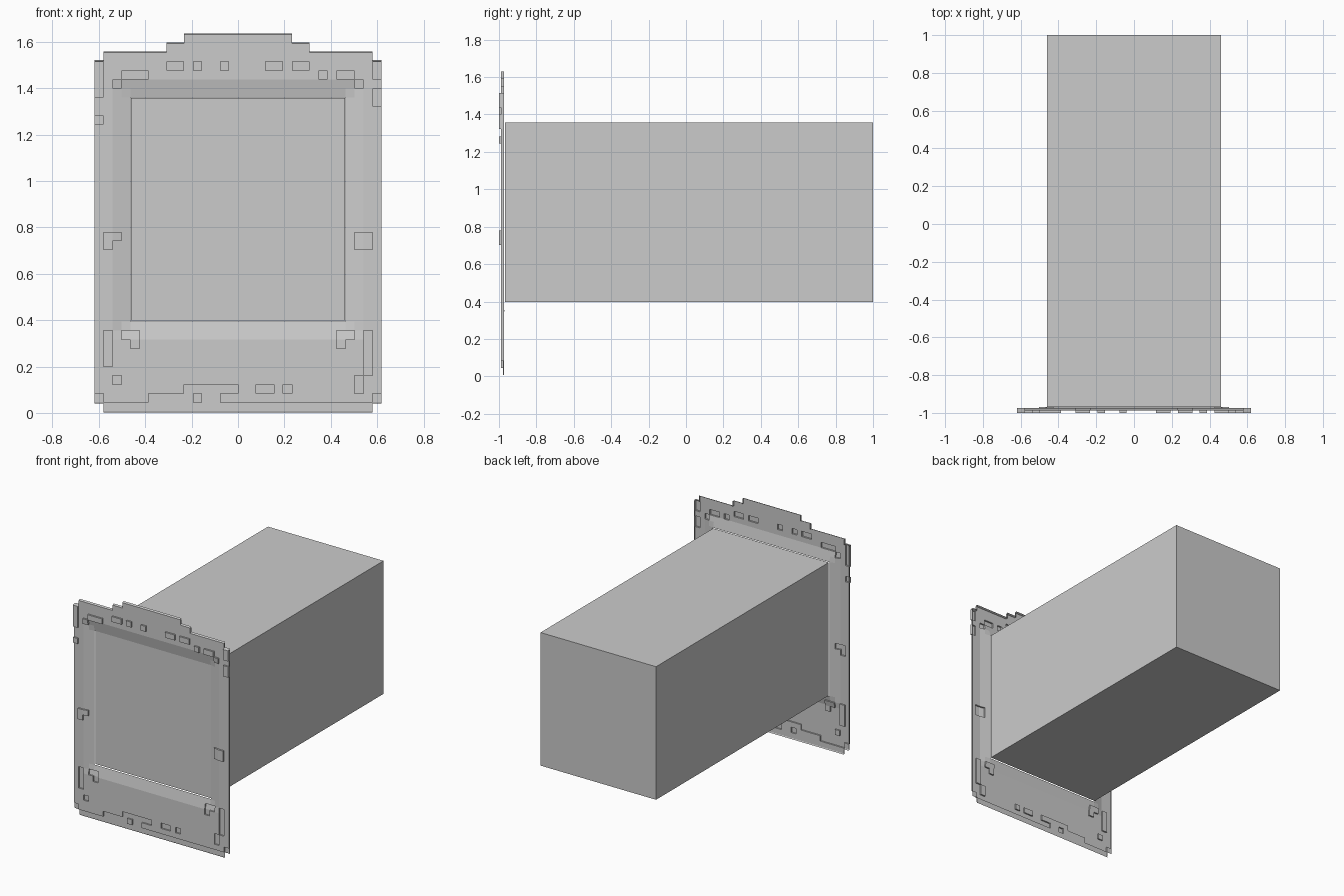
import bpy, bmesh

if "Cube" in bpy.data.objects:
    bpy.data.objects.remove(bpy.data.objects["Cube"])

U = 0.03866                       # size of one square of the relief grid
Z0 = 0.007
BASE, RAISED, SUNK, RIM, MOUTH = -0.988, -1.0, -0.978, -0.974, -0.972


def half_width(row):
    """Stepped outline: half the number of columns in a row."""
    if row in (0, 39):
        return 15
    return {40: 8, 41: 6}.get(row, 16)


# Relief patches: first column, last column, first row, last row
raised = [(-16, -16, 35, 36), (-16, -16, 37, 38), (-16, -16, 32, 32),
          (15, 15, 34, 35), (15, 15, 37, 38), (-14, -14, 36, 36),
          (-13, -11, 37, 37), (-8, -7, 38, 38), (-5, -5, 38, 38),
          (-2, -2, 38, 38), (3, 4, 38, 38), (6, 7, 38, 38), (9, 9, 37, 37),
          (11, 12, 37, 37), (13, 13, 36, 36), (-15, -15, 18, 19),
          (-14, -14, 19, 19), (13, 14, 18, 19)]
sunk = [(-15, 14, 0, 0), (-10, -6, 1, 1), (-4, -3, 1, 1), (-6, -1, 2, 2),
        (2, 3, 2, 2), (5, 5, 2, 2), (-16, -16, 1, 1), (15, 15, 1, 1),
        (-14, -14, 3, 3), (13, 13, 2, 3), (14, 14, 4, 8), (-15, -15, 5, 8),
        (-13, -12, 8, 8), (-12, -12, 7, 7), (11, 12, 8, 8), (11, 11, 7, 7)]

# Cells of the front sheet, leaving the opening free
cells = {}
for k in range(42):
    w = half_width(k)
    for i in range(-w, w):
        if not (-12 <= i < 12 and 10 <= k < 35):
            cells[i, k] = BASE
for patches, level in ((raised, RAISED), (sunk, SUNK)):
    for a, b, c, d in patches:
        for i in range(a, b + 1):
            for k in range(c, d + 1):
                if (i, k) in cells:
                    cells[i, k] = level


def slope(i, k):
    """Sloped reveal that runs back toward the opening."""
    depth = min(14 - abs(i), k - 8, 37 - k)
    return max(0, min(2, depth)) / 2 * (MOUTH - BASE)


bm = bmesh.new()


def point(i, k, level, sloped=True, out=(0, 0)):
    y = level + (slope(i, k) if sloped else 0)
    return bm.verts.new((i * U + out[0], y, Z0 + k * U + out[1]))


for (i, k), level in cells.items():
    corners = [(i, k), (i + 1, k), (i + 1, k + 1), (i, k + 1)]
    bm.faces.new([point(*c, level) for c in corners])
    for n, (dx, dz) in enumerate([(0, -1), (1, 0), (0, 1), (-1, 0)]):
        p, q = corners[n], corners[(n + 1) % 4]
        near = (i + dx, k + dz)
        if near in cells:
            # step between two relief levels
            if level < cells[near]:
                bm.faces.new([point(*q, level), point(*p, level),
                              point(*p, cells[near]), point(*q, cells[near])])
        elif not (-12 <= near[0] < 12 and 10 <= near[1] < 35):
            # slightly flared outer rim
            out = (0, dz * 0.006)
            bm.faces.new([point(*q, level), point(*p, level),
                          point(*p, RIM, False, out), point(*q, RIM, False, out)])

bmesh.ops.remove_doubles(bm, verts=bm.verts, dist=0.0005)
bmesh.ops.dissolve_limit(bm, angle_limit=0.01, verts=bm.verts, edges=bm.edges)
mesh = bpy.data.meshes.new("front_frame")
bm.to_mesh(mesh)
bm.free()
bpy.context.collection.objects.link(bpy.data.objects.new("front_frame", mesh))

# Long closed box behind the frame
front, z_low, z_high = -0.968, 0.398, 1.358
bpy.ops.mesh.primitive_cube_add(size=1, location=(0, (front + 1) / 2, (z_low + z_high) / 2))
body = bpy.context.object
body.name = "rear_box"
body.scale = (0.922, 1 - front, z_high - z_low)
